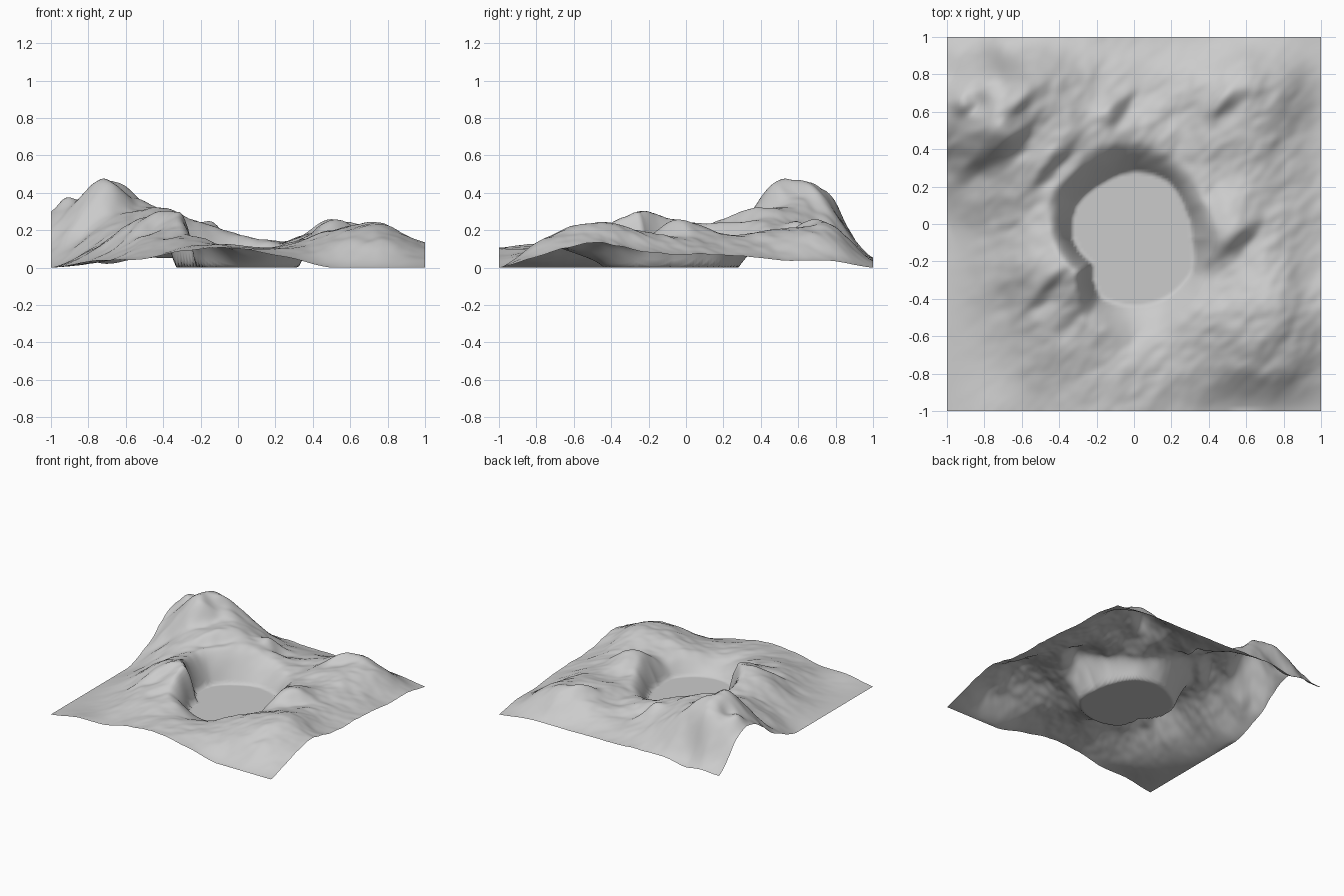
import bpy, bmesh, math
from mathutils import Vector, noise

if "Cube" in bpy.data.objects:
    bpy.data.objects.remove(bpy.data.objects["Cube"])

# Broad relief in hundredths, back row (y=1) to front row (y=-1), x from -1 to 1
RELIEF = [
    [3, 4, 5, 5, 4, 4, 4, 3, 0],
    [25, 40, 31, 18, 11, 13, 21, 18, 4],
    [26, 42, 34, 25, 17, 15, 22, 16, 4],
    [9, 23, 26, 24, 11, 13, 17, 15, 7],
    [0, 14, 24, 22, 15, 15, 23, 15, 7],
    [0, 11, 26, 31, 15, 13, 17, 18, 9],
    [0, 6, 17, 18, 8, 12, 20, 24, 14],
    [0, 3, 10, 13, 12, 11, 13, 16, 8],
    [0, 4, 5, 10, 10, 6, 0, 0, 0],
][::-1]

# Lake outline and bank width every 30 degrees around its centre
LAKE_C = (0.0, -0.08)
LAKE_R = [.31, .32, .36, .36, .345, .36, .33, .26, .36, .36, .36, .36]
BANK_W = [.14, .13, .13, .17, .21, .17, .12, .11, .18, .18, .18, .15]

# Steep faces dropping to the front right: x, y, length, strength
STEPS = [(-.9, .60, .10, .03), (-.55, .67, .10, .045), (-.42, .33, .13, .05),
         (-.62, .45, .09, .045), (-.85, .30, .08, .03),
         (.5, .64, .08, .05), (.58, -.07, .09, .045), (-.47, -.35, .10, .04),
         (-.08, .62, .08, .05), (.4, -.22, .07, .03)]

# Small summits and dips: x, y, radius, height
KNOLLS = [(-.70, .66, .06, .02), (-.71, .50, .05, .03), (-.93, .66, .04, .04),
          (-.83, .64, .04, -.03), (-.52, .62, .05, .03), (-.13, .58, .05, .05),
          (-.70, .78, .06, .03), (-.68, .90, .07, -.06), (.60, .84, .07, .03),
          (-.92, .88, .06, -.03)]


def cubic(p, t):
    a, b, c, d = p
    return b + .5 * t * (c - a + t * (2*a - 5*b + 4*c - d + t * (3*(b - c) + d - a)))


def sample(row, f):
    i = min(int(f), len(row) - 2)
    n = len(row) - 1
    return cubic([row[max(0, min(n, i + k))] for k in (-1, 0, 1, 2)], f - i)


def relief(x, y):
    col = [sample(r, (x + 1) * 4) for r in RELIEF]
    return max(0, sample(col, (y + 1) * 4) / 100)


def around(table, f):
    i = int(f) % 12
    return table[i] + (table[(i + 1) % 12] - table[i]) * (f - int(f))


def shore(x, y):
    dx, dy = x - LAKE_C[0], y - LAKE_C[1]
    f = (math.degrees(math.atan2(dy, dx)) % 360) / 30
    d = math.hypot(dx, dy) - around(LAKE_R, f)
    t = max(0, min(1, d / around(BANK_W, f)))
    return 1 - (1 - t) ** 2


def height(x, y):
    m = shore(x, y)
    if m == 0:
        return 0
    h = relief(x, y)
    rough = min(1, h / .15)
    u, v = (x + y) * .7071, (y - x) * .7071
    # small ridges stretched along the diagonal
    h += .022 * rough * noise.fractal(Vector((u * 3.2, v * 6, 4.7)), .9, 2.0, 3)
    for sx, sy, ln, amp in STEPS:
        a = ((x - sx) + (y - sy)) * .7071 / ln
        b = ((y - sy) - (x - sx)) * .7071 / .045
        h += amp * rough * b * math.exp(-.5 * (a * a + b * b))
    for kx, ky, r, amp in KNOLLS:
        h += amp * math.exp(-.5 * ((x - kx) ** 2 + (y - ky) ** 2) / (r * r))
    return max(0, h * m)


# Terrain sheet with mountain, hills and flat lake
bm = bmesh.new()
bmesh.ops.create_grid(bm, x_segments=128, y_segments=128, size=1)
for v in bm.verts:
    v.co.z = height(v.co.x, v.co.y)
for f in bm.faces:
    f.smooth = True
mesh = bpy.data.meshes.new("terrain")
bm.to_mesh(mesh)
bm.free()
terrain = bpy.data.objects.new("terrain", mesh)
bpy.context.collection.objects.link(terrain)
